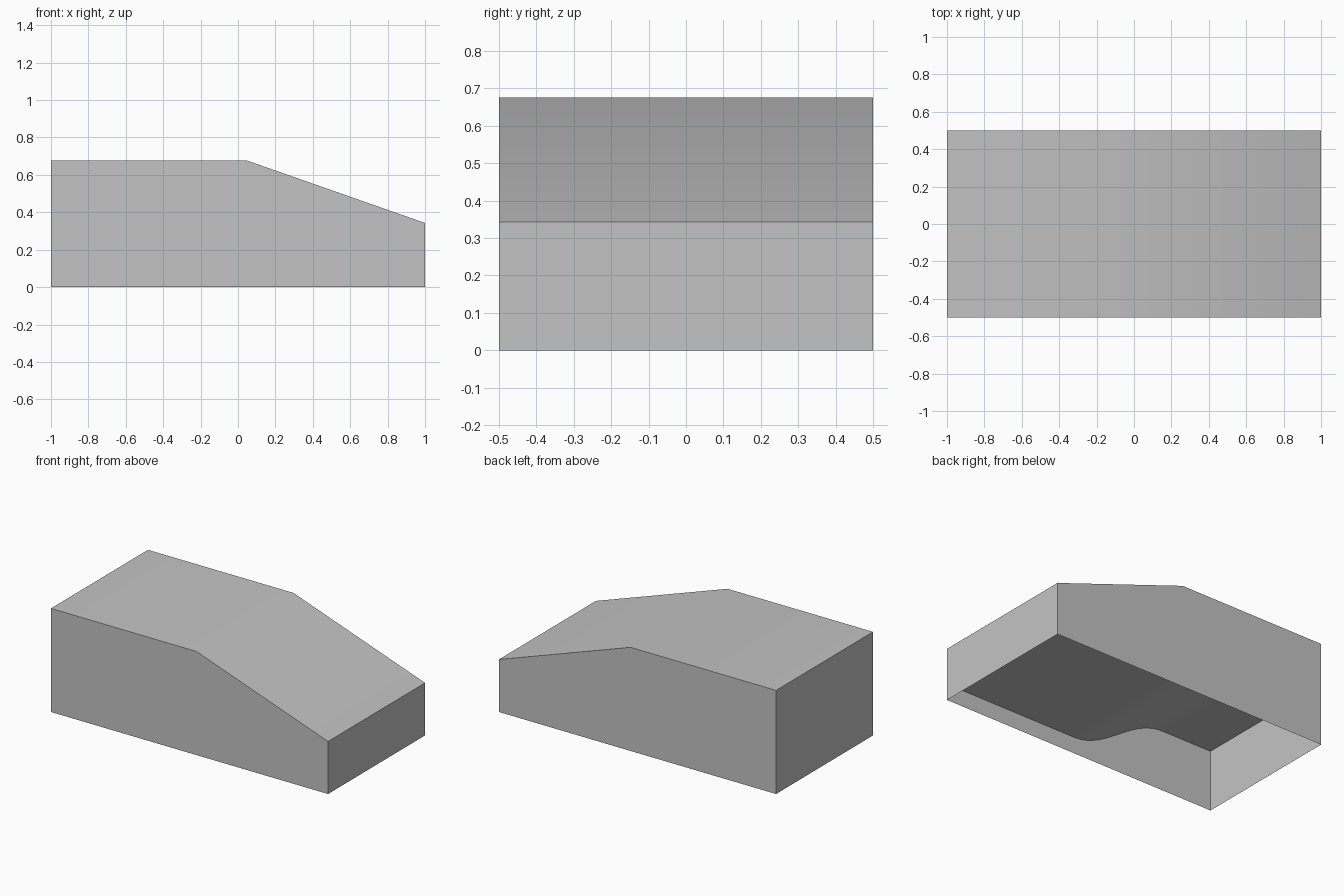
import bpy, bmesh, math

default = bpy.data.objects.get("Cube")
if default:
    bpy.data.objects.remove(default)

HALF_WIDTH = 0.5

grey = bpy.data.materials.new("plain grey")
grey.use_nodes = True
colour = (0.55, 0.55, 0.55, 1)
grey.diffuse_color = colour
grey.node_tree.nodes["Principled BSDF"].inputs["Base Color"].default_value = colour


def finish(bm, name):
    """Turn a bmesh into a grey object, smooth except at sharp edges."""
    mesh = bpy.data.meshes.new(name)
    bm.to_mesh(mesh)
    bm.free()
    mesh.materials.append(grey)
    obj = bpy.data.objects.new(name, mesh)
    bpy.context.collection.objects.link(obj)
    bpy.ops.object.select_all(action='DESELECT')
    obj.select_set(True)
    bpy.context.view_layer.objects.active = obj
    bpy.ops.object.shade_smooth_by_angle(angle=math.radians(30))
    return obj


# Outer shell: side profile extruded across the width, open at the bottom
profile = [(-1, 0), (1, 0), (1, 0.343), (0.05, 0.676), (-1, 0.676)]
bm = bmesh.new()
side = bm.faces.new([bm.verts.new((x, -HALF_WIDTH, z)) for x, z in profile])
extruded = bmesh.ops.extrude_face_region(bm, geom=[side], use_keep_orig=True)
moved = [g for g in extruded["geom"] if isinstance(g, bmesh.types.BMVert)]
bmesh.ops.translate(bm, verts=moved, vec=(0, 2 * HALF_WIDTH, 0))
bmesh.ops.recalc_face_normals(bm, faces=bm.faces)
bottom = [f for f in bm.faces if all(v.co.z < 0.001 for v in f.verts)]
bmesh.ops.delete(bm, geom=bottom, context='FACES_ONLY')
finish(bm, "outer_shell")

# Recessed underside: low and high flats joined by a smooth S-curve
LOW, HIGH, START, END, STEPS = 0.107, 0.397, 0.04, -0.64, 24
path = [(1, LOW)]
for i in range(STEPS + 1):
    t = i / STEPS
    ease = (1 - math.cos(math.pi * t)) / 2
    path.append((START + (END - START) * t, LOW + (HIGH - LOW) * ease))
path.append((-1, HIGH))

bm = bmesh.new()
rows = [[bm.verts.new((x, y, z)) for y in (-HALF_WIDTH, HALF_WIDTH)] for x, z in path]
for (a, b), (c, d) in zip(rows, rows[1:]):
    bm.faces.new((a, c, d, b))
finish(bm, "recessed_underside")
